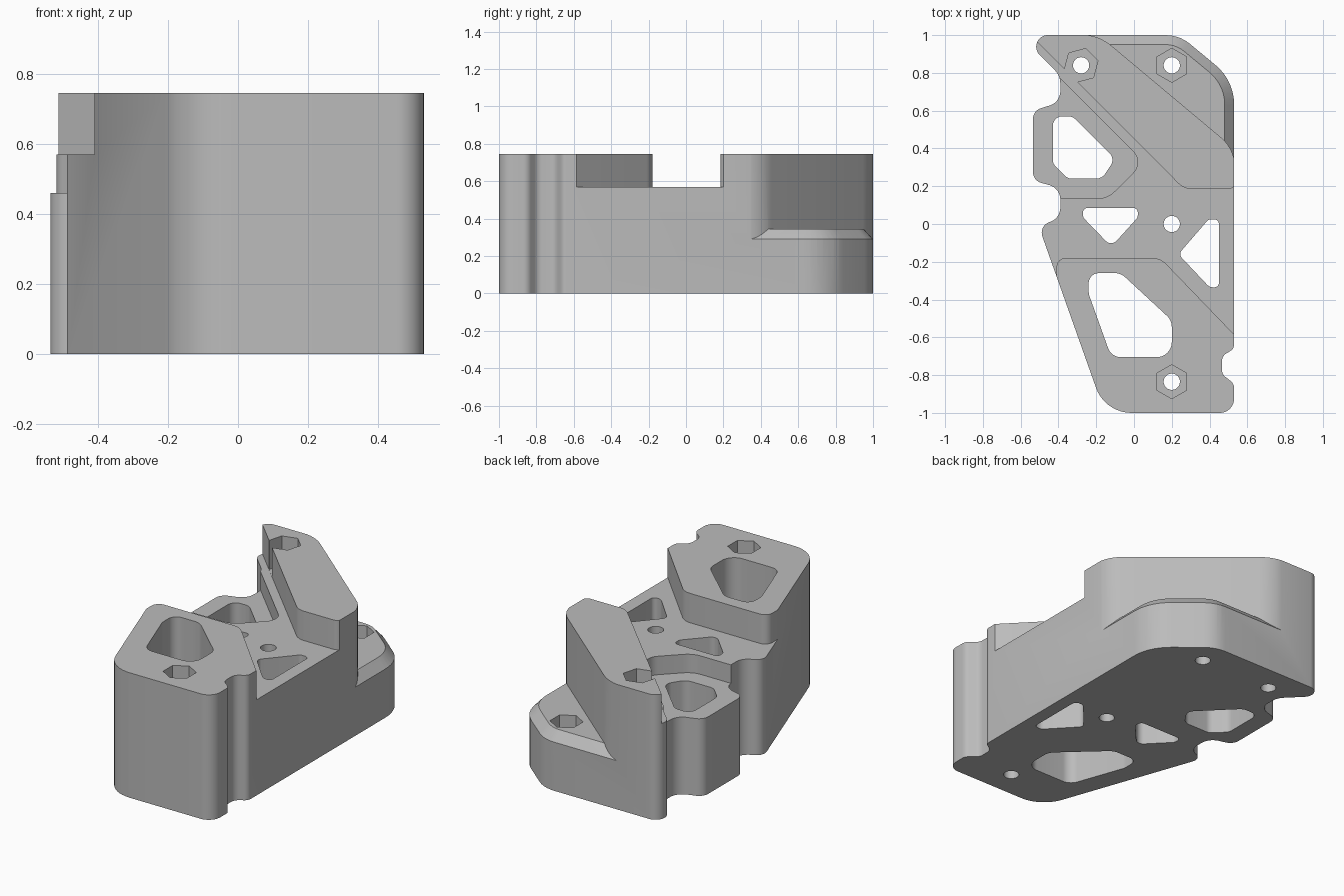
import bpy, bmesh, math
from mathutils import Vector

cube = bpy.data.objects.get("Cube")
if cube:
    bpy.data.objects.remove(cube, do_unlink=True)

grey = bpy.data.materials.new("mid_grey")
grey.use_nodes = True
grey.diffuse_color = (0.5, 0.5, 0.5, 1)
grey.node_tree.nodes["Principled BSDF"].inputs["Base Color"].default_value = (0.5, 0.5, 0.5, 1)


def rounded(corners):
    """Turn (x, y, radius) corners into a polygon with filleted corners."""
    pts = []
    for i, c in enumerate(corners):
        p = Vector(c[:2])
        r = c[2] if len(c) > 2 else 0
        a = Vector(corners[i - 1][:2]) - p
        b = Vector(corners[(i + 1) % len(corners)][:2]) - p
        if r == 0:
            pts.append(p)
            continue
        turn = math.pi - a.angle(b)
        t = min(r * math.tan(turn / 2), 0.49 * a.length, 0.49 * b.length)
        r = t / math.tan(turn / 2)
        a.normalize()
        b.normalize()
        centre = p + (a + b).normalized() * math.hypot(r, t)
        start = p + a * t - centre
        sign = 1 if a.x * b.y - a.y * b.x < 0 else -1
        n = max(2, round(math.degrees(turn) / 7.5))
        for k in range(n + 1):
            ang = sign * turn * k / n
            ca, sa = math.cos(ang), math.sin(ang)
            pts.append(centre + Vector((start.x * ca - start.y * sa,
                                        start.x * sa + start.y * ca)))
    return pts


def loft(name, low, high, z0, z1):
    """Closed solid between two matching polygons."""
    bm = bmesh.new()
    bot = [bm.verts.new((p.x, p.y, z0)) for p in low]
    top = [bm.verts.new((p.x, p.y, z1)) for p in high]
    bm.faces.new(bot[::-1])
    bm.faces.new(top)
    n = len(bot)
    for i in range(n):
        j = (i + 1) % n
        bm.faces.new((bot[i], bot[j], top[j], top[i]))
    bmesh.ops.recalc_face_normals(bm, faces=bm.faces)
    mesh = bpy.data.meshes.new(name)
    bm.to_mesh(mesh)
    bm.free()
    mesh.materials.append(grey)
    ob = bpy.data.objects.new(name, mesh)
    bpy.context.collection.objects.link(ob)
    return ob


def prism(name, pts, z0, z1=0.9):
    return loft(name, pts, pts, z0, z1)


def ngon(x, y, r, n, turn=0):
    return [Vector((x + r * math.cos(turn + math.tau * k / n),
                    y + r * math.sin(turn + math.tau * k / n))) for k in range(n)]


def cut(target, cutter):
    cutter.hide_render = True
    mod = target.modifiers.new("cut", 'BOOLEAN')
    mod.operation = 'DIFFERENCE'
    mod.solver = 'EXACT'
    mod.object = cutter
    bpy.context.view_layer.objects.active = target
    bpy.ops.object.modifier_apply(modifier=mod.name)
    bpy.data.objects.remove(cutter, do_unlink=True)


# Full-height body
body = prism("bracket_body", rounded([
    (-0.154, -1, 0.2), (0.53, -1, 0.13),
    (0.53, -0.845, 0.05), (0.465, -0.795, 0.05), (0.465, -0.7, 0.05), (0.53, -0.66, 0.04),
    (0.53, 0.76, 0.27), (0.24, 1, 0.2), (-0.605, 1, 0.08),
    (-0.39, 0.785, 0.1), (-0.39, 0.645, 0.08), (-0.535, 0.6, 0.06),
    (-0.535, 0.23, 0.06), (-0.39, 0.19, 0.08), (-0.39, 0.03, 0.08), (-0.505, -0.01, 0.07),
]), 0, 0.745)

# Channel between the front block and the rear rib
cut(body, prism("channel", rounded([
    (-0.9, -0.28), (-0.41, -0.28), (-0.41, -0.18, 0.07), (0.14, -0.18, 0.1),
    (0.8, -0.865), (0.8, 0.27), (0.54, 0.27), (0.54, 0.185, 0.08),
    (0.265, 0.185, 0.1), (-0.75, 1.2), (-0.9, 1.2),
]), 0.57))

# Lower pocket on the right side
cut(body, prism("pocket", rounded([
    (-0.9, 0.135), (-0.14, 0.135, 0.13), (0.0525, 0.3275, 0.08), (-0.9, 1.28),
]), 0.46))

# Rear ledge with a chamfered outer rim
def rim(o):
    return rounded([(0.53 - o, 0), (0.53 - o, 0.76 - 0.46 * o, 0.27 - o),
                    (0.24 - 0.36 * o, 1 - o, 0.2 - o), (-0.9, 1 - o), (-0.9, 0)])


ledge = prism("ledge", rounded([
    (0.8, 0.2), (0.8, 1.2), (-0.5, 1.2), (-0.5, 1.003),
    (-0.19, 1.003, 0.25), (0.535, 0.396, 0.27), (0.535, 0.2),
]), 0.27)
cut(ledge, loft("ledge_plug", rim(-0.0273), rim(0.05), 0.26, 0.345))
cut(body, ledge)

# Weight-saving windows, right through
windows = [
    [(-0.43, 0.57, 0.07), (-0.43, 0.32, 0.05), (-0.35, 0.24, 0.05),
     (-0.17, 0.24, 0.06), (-0.1, 0.345, 0.05), (-0.325, 0.57, 0.06)],
    [(-0.27, 0.085, 0.03), (-0.27, 0.035, 0.03), (-0.12, -0.12, 0.04),
     (0.02, 0.035, 0.03), (0.02, 0.085, 0.03)],
    [(0.45, 0.025, 0.03), (0.395, 0.025, 0.03), (0.235, -0.16, 0.03),
     (0.4, -0.335, 0.04), (0.45, -0.335, 0.03)],
    [(-0.24, -0.26, 0.07), (-0.24, -0.37, 0.08), (-0.12, -0.705, 0.07),
     (0.2, -0.705, 0.08), (0.2, -0.51, 0.08), (-0.07, -0.26, 0.08)],
]
for w in windows:
    cut(body, prism("window", rounded(w), -0.1))

# Bolt holes, and hexagonal recesses for three of them
for x, y in [(0.2, 0), (0.2, -0.835), (0.2, 0.84), (-0.28, 0.84)]:
    cut(body, prism("bolt_hole", ngon(x, y, 0.043, 40), -0.1))
for x, y, r, turn, floor in [(0.2, -0.835, 0.09, 90, 0.57), (0.2, 0.84, 0.09, 90, 0.17),
                             (-0.28, 0.84, 0.092, 15, 0.571)]:
    cut(body, prism("hex_recess", ngon(x, y, r, 6, math.radians(turn)), floor))

# Smooth fillets, sharp edges
bpy.ops.object.select_all(action='DESELECT')
body.select_set(True)
bpy.context.view_layer.objects.active = body
bpy.ops.object.shade_smooth_by_angle(angle=math.radians(25))
